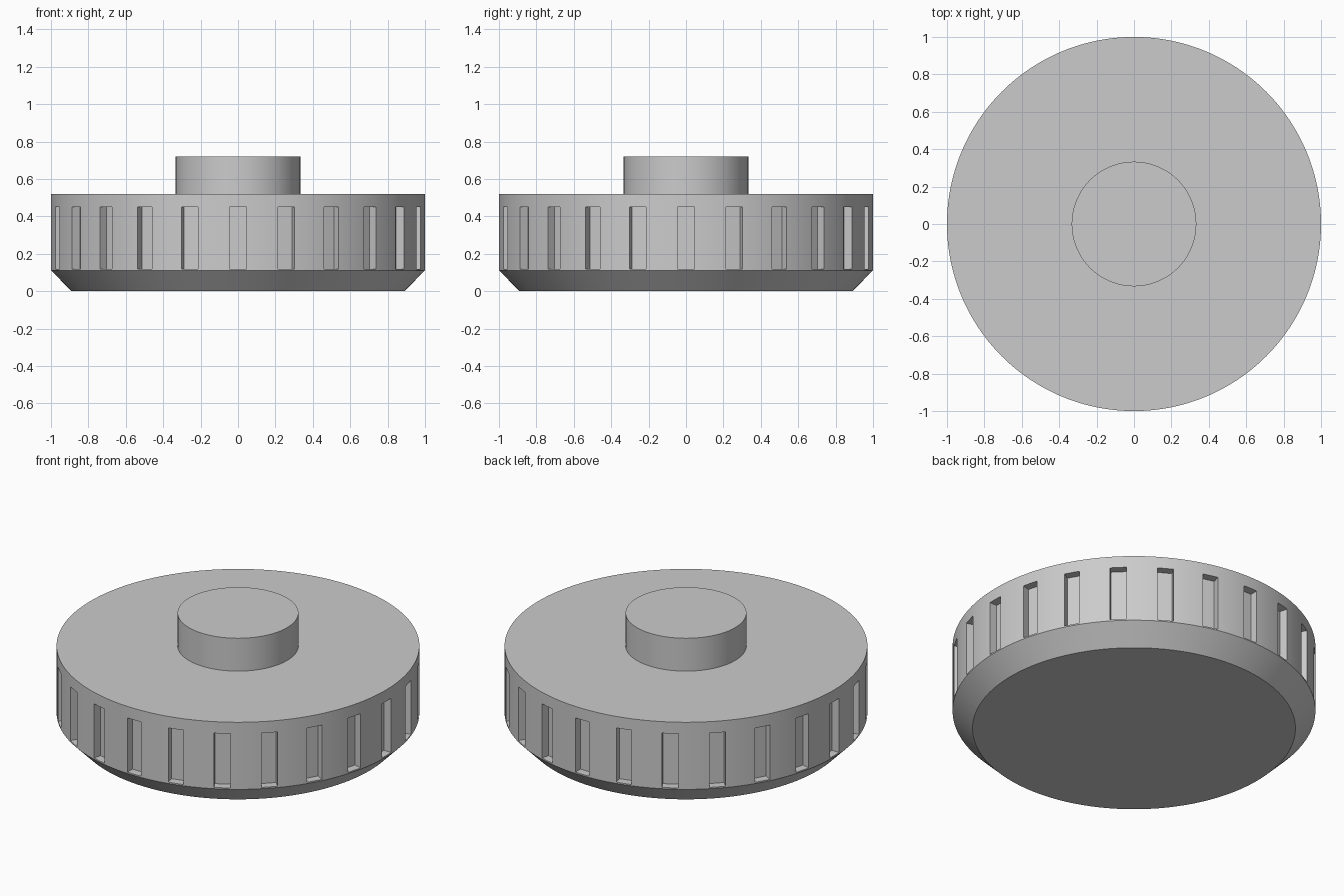
import bpy, bmesh, math
from mathutils import Matrix

if "Cube" in bpy.data.objects:
    bpy.data.objects.remove(bpy.data.objects["Cube"], do_unlink=True)

SEGMENTS = 192
SLOTS = 24

grey = bpy.data.materials.new("plain_grey")
grey.use_nodes = True
colour = (0.6, 0.6, 0.6, 1)
grey.diffuse_color = colour
grey.node_tree.nodes["Principled BSDF"].inputs["Base Color"].default_value = colour


def make_object(name, bm):
    bmesh.ops.recalc_face_normals(bm, faces=bm.faces)
    mesh = bpy.data.meshes.new(name)
    bm.to_mesh(mesh)
    bm.free()
    obj = bpy.data.objects.new(name, mesh)
    mesh.materials.append(grey)
    bpy.context.collection.objects.link(obj)
    return obj


def lathe(name, profile):
    """Stack rings of (radius, z) into one closed solid."""
    bm = bmesh.new()
    rings = []
    for r, z in profile:
        angles = [2 * math.pi * i / SEGMENTS for i in range(SEGMENTS)]
        rings.append([bm.verts.new((r * math.cos(a), r * math.sin(a), z)) for a in angles])
    for low, high in zip(rings, rings[1:]):
        for i in range(SEGMENTS):
            j = (i + 1) % SEGMENTS
            bm.faces.new((low[i], low[j], high[j], high[i]))
    bm.faces.new(rings[0])
    bm.faces.new(rings[-1])
    return make_object(name, bm)


def smooth(obj):
    bpy.ops.object.select_all(action='DESELECT')
    obj.select_set(True)
    bpy.context.view_layer.objects.active = obj
    bpy.ops.object.shade_smooth_by_angle(angle=math.radians(30))


# Chamfered wheel with the raised hub on top
wheel = lathe("wheel", [(0.89, 0), (1, 0.112), (1, 0.52),
                        (0.333, 0.52), (0.333, 0.72)])

# Ring of grip slots cut into the rim
bm = bmesh.new()
for i in range(SLOTS):
    place = (Matrix.Rotation(2 * math.pi * i / SLOTS, 4, 'Z')
             @ Matrix.Translation((1.05, 0, 0.285))
             @ Matrix.Diagonal((0.2, 0.09, 0.33, 1)))
    bmesh.ops.create_cube(bm, size=1, matrix=place)
cutter = make_object("slot_cutter", bm)
cutter.hide_render = True

cut = wheel.modifiers.new("grip_slots", 'BOOLEAN')
cut.operation = 'DIFFERENCE'
cut.solver = 'EXACT'
cut.object = cutter
bpy.context.view_layer.objects.active = wheel
bpy.ops.object.modifier_apply(modifier=cut.name)
bpy.data.objects.remove(cutter, do_unlink=True)
smooth(wheel)
